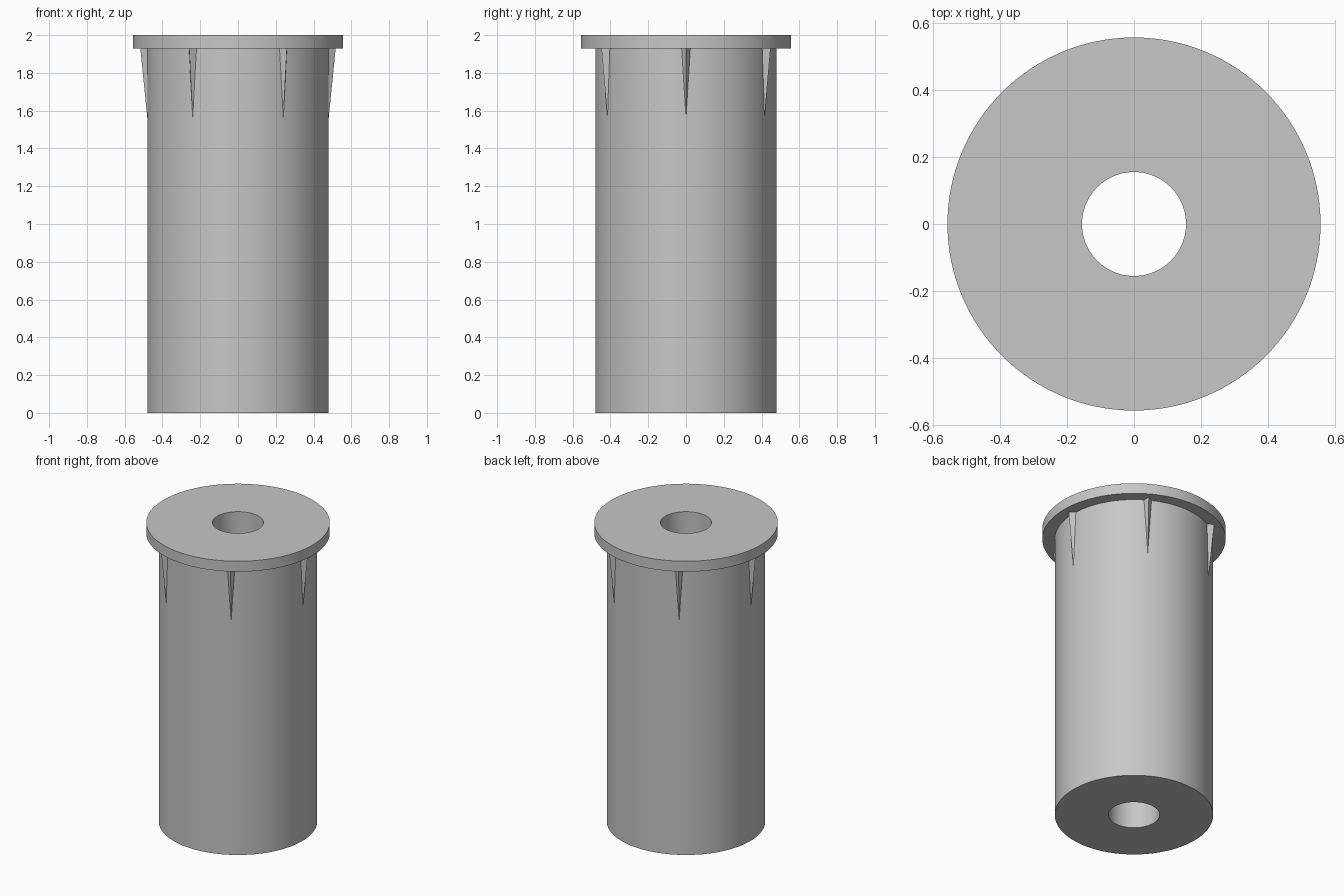
import bpy
import bmesh
from math import cos, sin, pi, radians
from mathutils import Matrix, Vector

if "Cube" in bpy.data.objects:
    bpy.data.objects.remove(bpy.data.objects["Cube"], do_unlink=True)

BODY_R, FLANGE_R, BORE_R = 0.48, 0.556, 0.155
FLANGE_Z, TOP_Z = 1.93, 2.0
SEGMENTS = 128

grey = bpy.data.materials.new("light grey")
grey.use_nodes = True
colour = (0.57, 0.57, 0.57, 1)
grey.diffuse_color = colour
grey.node_tree.nodes["Principled BSDF"].inputs["Base Color"].default_value = colour


def make_object(name, bm, smooth):
    bmesh.ops.recalc_face_normals(bm, faces=bm.faces[:])
    mesh = bpy.data.meshes.new(name)
    bm.to_mesh(mesh)
    bm.free()
    mesh.materials.append(grey)
    obj = bpy.data.objects.new(name, mesh)
    bpy.context.collection.objects.link(obj)
    if smooth:
        bpy.ops.object.select_all(action="DESELECT")
        obj.select_set(True)
        bpy.context.view_layer.objects.active = obj
        bpy.ops.object.shade_smooth_by_angle(angle=radians(30))
    return obj


# Flanged sleeve with a through bore: closed profile turned about z
profile = [(BORE_R, 0), (BODY_R, 0), (BODY_R, FLANGE_Z),
           (FLANGE_R, FLANGE_Z), (FLANGE_R, TOP_Z), (BORE_R, TOP_Z)]
bm = bmesh.new()
rings = []
for i in range(SEGMENTS):
    a = 2 * pi * i / SEGMENTS
    rings.append([bm.verts.new((r * cos(a), r * sin(a), z)) for r, z in profile])
for i, ring in enumerate(rings):
    following = rings[(i + 1) % SEGMENTS]
    for j in range(len(profile)):
        k = (j + 1) % len(profile)
        bm.faces.new((ring[j], following[j], following[k], ring[k]))
make_object("flanged_sleeve", bm, True)

# Six tapered ribs under the flange, each a slim ridge ending in a point
for n in range(6):
    bm = bmesh.new()
    spin = Matrix.Rotation(radians(60 * n), 4, "Z")
    points = [(0.517, 0, FLANGE_Z), (0.478, 0.024, FLANGE_Z),
              (0.45, 0, FLANGE_Z), (0.478, -0.024, FLANGE_Z)]
    top = [bm.verts.new(spin @ Vector(p)) for p in points]
    tip = bm.verts.new(spin @ Vector((0.479, 0, 1.55)))
    bm.faces.new(top)
    for i in range(4):
        bm.faces.new((top[i], top[(i + 1) % 4], tip))
    make_object(f"rib_{n + 1}", bm, False)
